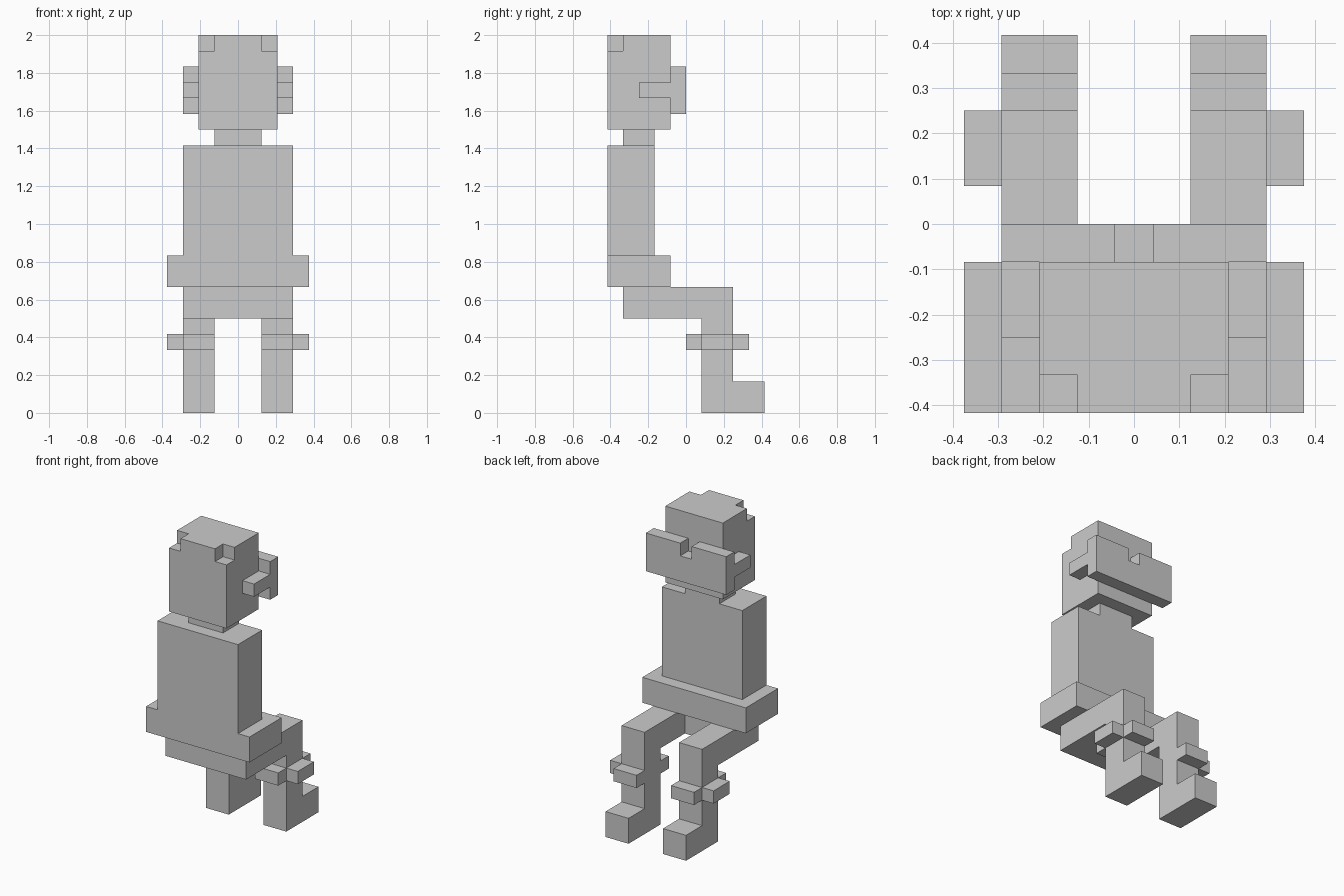
import bpy
import bmesh
from mathutils import Vector

if "Cube" in bpy.data.objects:
    bpy.data.objects.remove(bpy.data.objects["Cube"], do_unlink=True)

U = 1 / 12  # one block

grey = bpy.data.materials.new("light grey")
grey.use_nodes = True
grey.diffuse_color = (0.6, 0.6, 0.6, 1)
grey.node_tree.nodes["Principled BSDF"].inputs["Base Color"].default_value = grey.diffuse_color


def finish(name, bm, mirror=False):
    bmesh.ops.recalc_face_normals(bm, faces=bm.faces)
    mesh = bpy.data.meshes.new(name)
    bm.to_mesh(mesh)
    bm.free()
    mesh.materials.append(grey)
    obj = bpy.data.objects.new(name, mesh)
    bpy.context.collection.objects.link(obj)
    if mirror:
        obj.modifiers.new("Mirror", "MIRROR").use_mirror_merge = False


def box(name, x, y, z, mirror=False):
    """Box from ranges given in blocks."""
    bm = bmesh.new()
    bmesh.ops.create_cube(bm, size=1)
    for v in bm.verts:
        v.co = Vector([U * ((a + b) / 2 + c * (b - a)) for (a, b), c in zip((x, y, z), v.co)])
    finish(name, bm, mirror)


def prism(name, points, axis, span, mirror=False):
    """Outline in blocks, extruded over span along axis (0 = x, 1 = y, 2 = z)."""
    def place(a, b, depth):
        co = [a, b]
        co.insert(axis, depth)
        return Vector(co) * U
    bm = bmesh.new()
    face = bm.faces.new([bm.verts.new(place(a, b, span[0])) for a, b in points])
    new = bmesh.ops.extrude_face_region(bm, geom=[face])["geom"]
    step = place(0, 0, span[1] - span[0])
    bmesh.ops.translate(bm, vec=step, verts=[g for g in new if isinstance(g, bmesh.types.BMVert)])
    finish(name, bm, mirror)


# Legs: thigh, shin and foot in one side outline
prism("leg", [(-4, 8), (3, 8), (3, 2), (5, 2), (5, 0), (1, 0), (1, 6), (-4, 6)],
      0, (1.5, 3.5), True)

# Pads around each shin
box("front_shin_pad", (1.5, 3.5), (0, 1), (4, 5), True)
box("back_shin_pad", (1.5, 3.5), (3, 4), (4, 5), True)
box("outer_shin_pad", (3.5, 4.5), (1, 3), (4, 5), True)

# Trunk
box("pelvis", (-1.5, 1.5), (-4, -2), (6, 8))
box("belt", (-4.5, 4.5), (-5, -1), (8, 10))
box("torso", (-3.5, 3.5), (-5, -2), (10, 17))
box("neck", (-1.5, 1.5), (-4, -2), (17, 18))

# Head, with the two front top corners cut away
box("head", (-2.5, 2.5), (-5, -1), (18, 23))
prism("head_top", [(-2.5, -1), (2.5, -1), (2.5, -4), (1.5, -4),
                   (1.5, -5), (-1.5, -5), (-1.5, -4), (-2.5, -4)], 2, (23, 24))

# Goggles with a notch in the top edge, and their side arms
prism("goggles", [(-3.5, 19), (3.5, 19), (3.5, 22), (0.5, 22),
                  (0.5, 21), (-0.5, 21), (-0.5, 22), (-3.5, 22)], 1, (-1, 0))
box("goggle_arm", (2.5, 3.5), (-3, -1), (20, 21), True)
